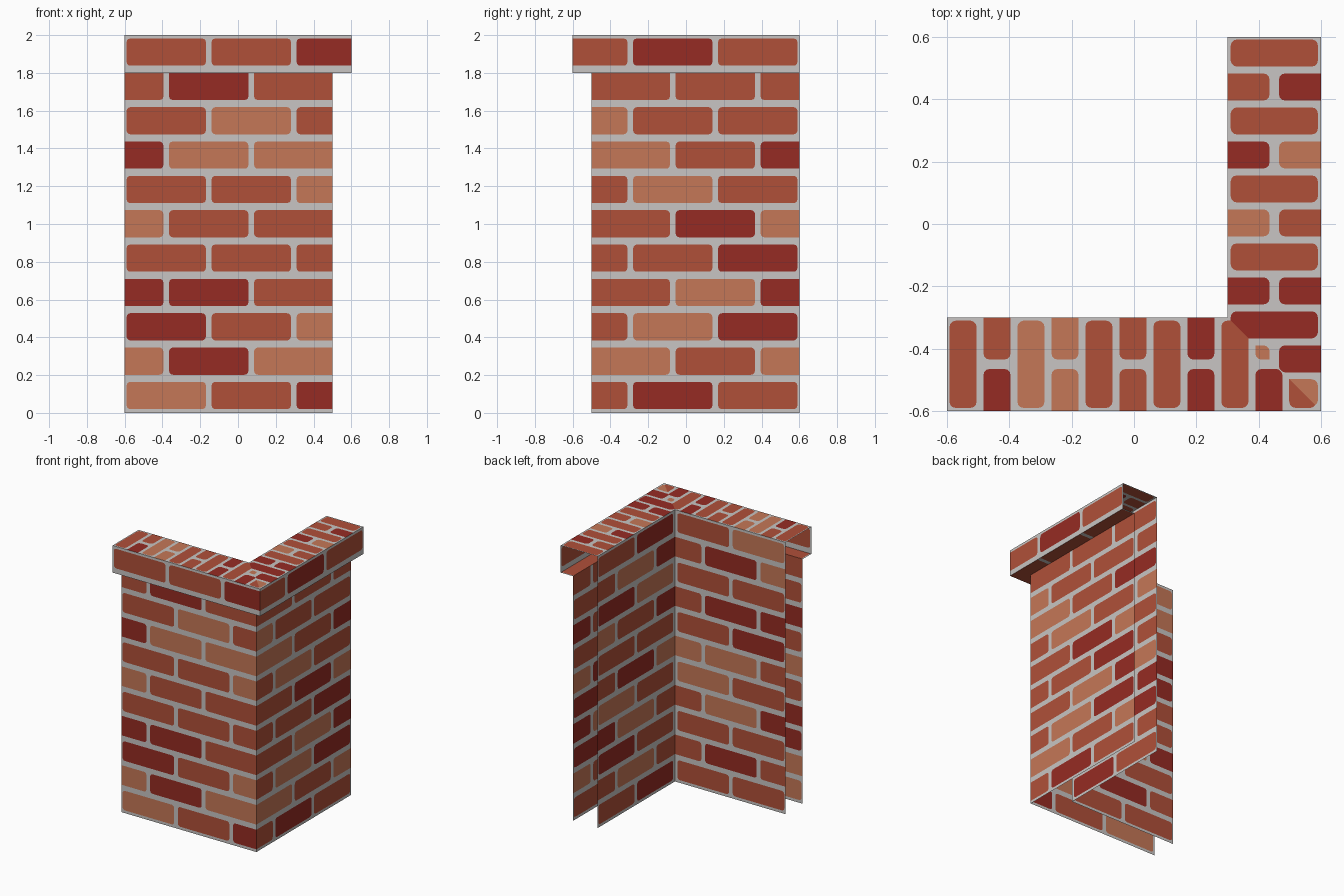
import bpy, bmesh, math
from mathutils import Vector

if "Cube" in bpy.data.objects:
    bpy.data.objects.remove(bpy.data.objects["Cube"])


def colour(name, rgb):
    m = bpy.data.materials.new(name)
    lin = [((c / 255 + 0.055) / 1.055) ** 2.4 for c in rgb]
    m.diffuse_color = (*lin, 1)
    m.use_nodes = True
    m.node_tree.nodes["Principled BSDF"].inputs["Base Color"].default_value = m.diffuse_color
    return m


MATS = [colour("mortar grey", (200, 197, 195)), colour("mid brick", (176, 80, 57)),
        colour("light brick", (197, 119, 87)), colour("dark brick", (150, 43, 35))]
INDEX = {"M": 1, "L": 2, "D": 3}


def bounds(spans, lo, hi):
    # cell edges: middle of each mortar joint between neighbouring bricks
    return [lo] + [(a[1] + b[0]) / 2 for a, b in zip(spans, spans[1:])] + [hi]


def area(p):
    return abs(sum(a[0] * b[1] - b[0] * a[1] for a, b in zip(p, p[1:] + p[:1]))) / 2


def cell(out, cu, cv, bu, bv, c, ur, vr, r=0.02):
    # one rounded brick with its mortar frame, square where the sheet cuts it
    u = (max(bu[0], ur[0]), min(bu[1], ur[1]))
    v = (max(bv[0], vr[0]), min(bv[1], vr[1]))
    corners, arcs = [], []
    for i, (a, b) in enumerate(((0, 0), (1, 0), (1, 1), (0, 1))):
        corners.append((cu[a], cv[b]))
        if u[a] == ur[a] or v[b] == vr[b]:
            arcs.append([(u[a], v[b])])
            continue
        mu, mv = u[a] - (2 * a - 1) * r, v[b] - (2 * b - 1) * r
        angles = [math.radians(180 + 90 * i + 30 * k) for k in range(4)]
        arcs.append([(mu + r * math.cos(t), mv + r * math.sin(t)) for t in angles])
    out.append((sum(arcs, []), INDEX[c]))
    for i in range(4):
        j = (i + 1) % 4
        out.append(([corners[i], corners[j], arcs[j][0], arcs[i][-1]], 0))
        for p, q in zip(arcs[i], arcs[i][1:]):
            out.append(([corners[i], q, p], 0))


def sheet(name, place, normal, ur, vr, rows, right=False, mitre=False):
    """rows: (v0, v1, [(u0, u1, colour letter), ...]); right reflects onto the side arm."""
    flip = (lambda p: (-p[1], -p[0], p[2])) if right else (lambda p: p)
    faces = []
    ve = bounds(rows, *vr)
    for k, (v0, v1, bricks) in enumerate(rows):
        ue = bounds(bricks, *ur)
        for i, (u0, u1, c) in enumerate(bricks):
            cell(faces, ue[i:i + 2], ve[k:k + 2], (u0, u1), (v0, v1), c, ur, vr)
    bm = bmesh.new()
    for pts, mat in faces:
        if area(pts) > 1e-7:
            f = bm.faces.new([bm.verts.new(flip(place(*p))) for p in pts])
            f.material_index = mat
    bmesh.ops.remove_doubles(bm, verts=bm.verts[:], dist=1e-5)
    if mitre:
        s = -1 if right else 1
        bmesh.ops.bisect_plane(bm, geom=bm.verts[:] + bm.edges[:] + bm.faces[:],
                               plane_co=(0, 0, 0), plane_no=(s, s, 0), clear_outer=True)
    n = Vector(flip(normal))
    bm.normal_update()
    for f in bm.faces:
        if f.normal.dot(n) < 0:
            f.normal_flip()
    me = bpy.data.meshes.new(name)
    bm.to_mesh(me)
    bm.free()
    for m in MATS:
        me.materials.append(m)
    bpy.context.collection.objects.link(bpy.data.objects.new(name, me))


PITCH = 2 / 11


def courses(text, first=0):
    # running bond, bricks listed from the free end of the arm
    rows = []
    for k, letters in enumerate(text.split(), first):
        start = -0.815 if k % 2 else -0.59
        rows.append((k * PITCH + 0.02, k * PITCH + 0.164,
                     [(start + 0.45 * i, start + 0.45 * i + 0.42, c) for i, c in enumerate(letters)]))
    return rows


def header_rows(text):
    # cap top: full bricks alternate with pairs of halves (inner, outer)
    rows = []
    for k, letters in enumerate(text.split()):
        spans = [(0.01, 0.29)] if len(letters) == 1 else [(-0.1, 0.135), (0.165, 0.4)]
        v = -0.592 + 0.109 * k
        rows.append((v, v + 0.087, [(a, b, c) for (a, b), c in zip(spans, letters)]))
    return rows


# colour letters per arm: outer wall, inner wall, cap edge, cap top
ARMS = {
    "front": ("LMD LDL DML DDM MMM LMM MML DLL MLM MDM",
              "MM MDM MM DLM ML MLL DM DDM MM LDM LM",
              "MMD", "M MD L LL M MM M DD M LD M"),
    "right": ("MDM LML DLM DLM DMM LDM MLM DML MML MMM",
              "MD MLM DM DLM LM MDL MM LMD DL MLD MD",
              "MDM", "M MD M DL M LM M DD D LD L"),
}
for side, (outer, inner, edge, top) in ARMS.items():
    r = side == "right"
    # outer wall, set back under the cap
    sheet(side + "_outer_wall", lambda u, v: (u, -0.5, v), (0, -1, 0),
          (-0.6, 0.5), (0, 1.8), courses(outer), r)
    # inner wall, full height
    sheet(side + "_inner_wall", lambda u, v: (u, -0.3, v), (0, 1, 0),
          (-0.6, 0.3), (0, 2), courses(inner), r)
    # cap edge
    sheet(side + "_cap_edge", lambda u, v: (u, -0.6, v), (0, -1, 0),
          (-0.6, 0.6), (1.8, 2), courses(edge, 10), r)
    # cap top, mitred at the corner
    sheet(side + "_cap_top", lambda u, v: (v, -0.3 - u, 2), (0, 0, 1),
          (0, 0.3), (-0.6, 0.6), header_rows(top), r, True)
    # underside of the cap overhang, mitred at the corner
    sheet(side + "_cap_underside", lambda u, v: (u, -0.6 + v, 1.8), (0, 0, -1),
          (-0.6, 0.6), (0, 0.1),
          [(-0.1, 0.2, [(-0.59 + 0.45 * i, -0.17 + 0.45 * i, "M") for i in range(3)])], r, True)
